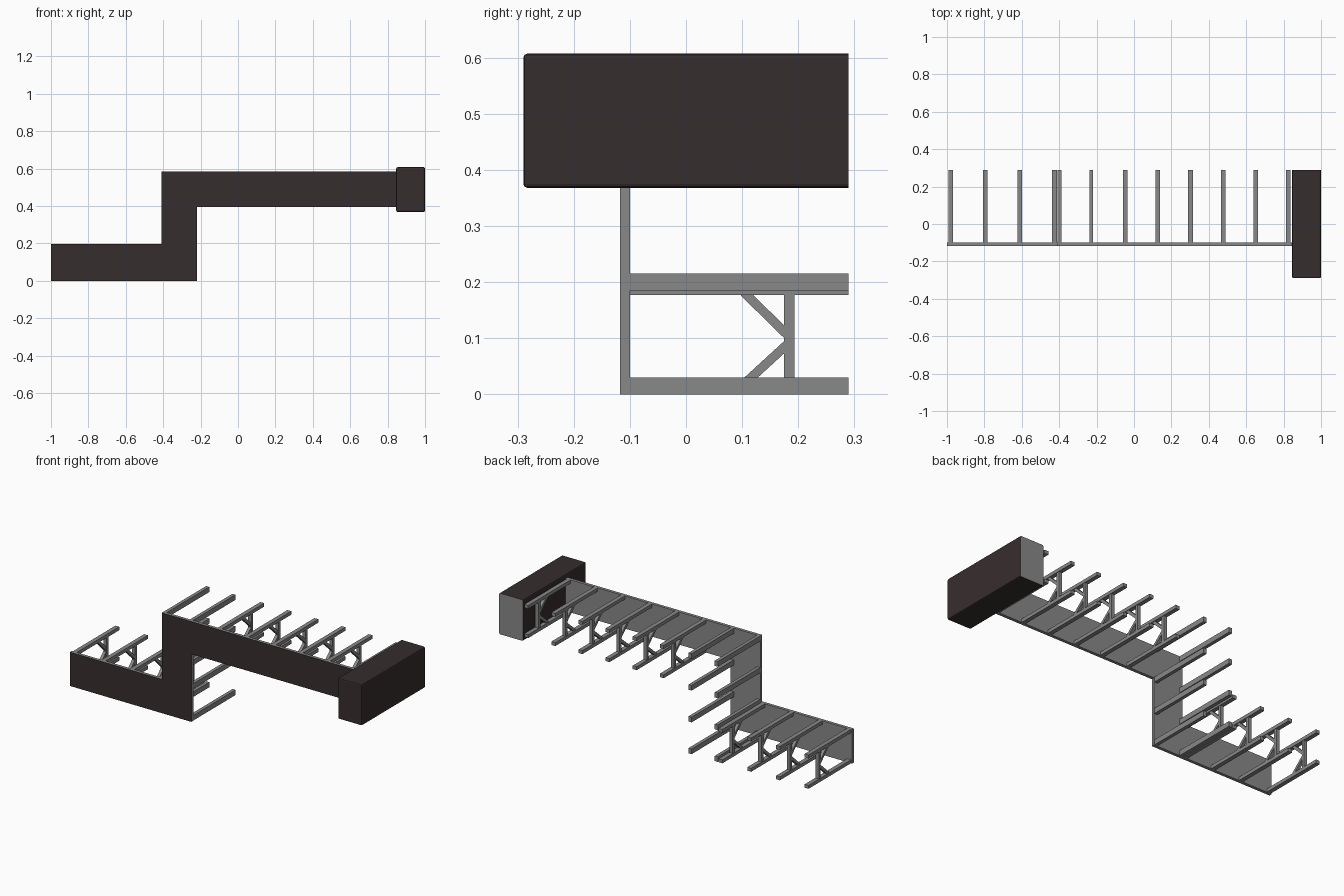
import bpy, bmesh, math
from mathutils import Matrix, Vector

if "Cube" in bpy.data.objects:
    bpy.data.objects.remove(bpy.data.objects["Cube"])


def material(name, rgb):
    m = bpy.data.materials.new(name)
    m.diffuse_color = (*rgb, 1)
    m.use_nodes = True
    m.node_tree.nodes["Principled BSDF"].inputs["Base Color"].default_value = m.diffuse_color
    return m


DARK = material("dark brown cladding", (0.037, 0.026, 0.027))
GREY = material("grey framing", (0.25, 0.25, 0.25))
FRONT, BACK, END = -0.118, -0.10, 0.29


def finish(name, bm, mats):
    bmesh.ops.recalc_face_normals(bm, faces=bm.faces)
    me = bpy.data.meshes.new(name)
    bm.to_mesh(me)
    bm.free()
    for m in mats:
        me.materials.append(m)
    ob = bpy.data.objects.new(name, me)
    bpy.context.collection.objects.link(ob)
    return ob


def add_box(bm, lo, hi):
    lo, hi = Vector(lo), Vector(hi)
    mat = Matrix.Translation((lo + hi) / 2) @ Matrix.Diagonal((*(hi - lo), 1))
    return bmesh.ops.create_cube(bm, size=1, matrix=mat)["verts"]


def add_brace(bm, x, a, b, w=0.018):
    # slanted bar in the y-z plane between two (y, z) points
    d = Vector((0, b[0] - a[0], b[1] - a[1]))
    mid = Vector((x, (a[0] + b[0]) / 2, (a[1] + b[1]) / 2))
    mat = (Matrix.Translation(mid) @ Matrix.Rotation(math.atan2(d.z, d.y), 4, 'X')
           @ Matrix.Diagonal((w, d.length, w * 0.9, 1)))
    bmesh.ops.create_cube(bm, size=1, matrix=mat)


# stepped panel: dark on its front face, grey elsewhere
outline = [(-1, 0), (-0.218, 0), (-0.218, 0.394), (0.846, 0.394),
           (0.846, 0.584), (-0.408, 0.584), (-0.408, 0.197), (-1, 0.197)]
bm = bmesh.new()
face = bm.faces.new([bm.verts.new((x, FRONT, z)) for x, z in outline])
ext = bmesh.ops.extrude_face_region(bm, geom=[face])["geom"]
bmesh.ops.translate(bm, vec=(0, BACK - FRONT, 0),
                    verts=[g for g in ext if isinstance(g, bmesh.types.BMVert)])
bmesh.ops.recalc_face_normals(bm, faces=bm.faces)
for f in bm.faces:
    f.material_index = 0 if f.normal.y < -0.5 else 1
finish("stepped_panel", bm, [DARK, GREY])

# end block: bevelled everywhere except around the grey back face
bm = bmesh.new()
add_box(bm, (0.846, -0.29, 0.368), (1, END, 0.607))
edges = [e for e in bm.edges if any(v.co.y < 0 for v in e.verts)]
bmesh.ops.bevel(bm, geom=edges, offset=0.007, segments=2, profile=0.5, affect='EDGES')
bmesh.ops.recalc_face_normals(bm, faces=bm.faces)
for f in bm.faces:
    f.material_index = 1 if f.normal.y > 0.9 else 0
finish("end_block", bm, [DARK, GREY])


def ladder_frame(name, x, z0, z1):
    # two rungs, a post between them and two braces
    bm = bmesh.new()
    h, t = 0.0125, 0.02
    add_box(bm, (x - h, BACK, z0), (x + h, END, z0 + t))
    add_box(bm, (x - h, BACK, z1 - t), (x + h, END, z1))
    add_box(bm, (x - 0.01, 0.175, z0 + t), (x + 0.01, 0.193, z1 - t))
    zm = (z0 + z1) / 2
    add_brace(bm, x, (0.103, z1 - t + 0.005), (0.18, zm + 0.008))
    add_brace(bm, x, (0.103, z0 + t - 0.002), (0.18, zm - 0.01))
    finish(name, bm, [GREY])


# frames behind the lower and upper horizontal runs
for i in range(4):
    ladder_frame(f"lower_frame_{i + 1}", -0.98 + 0.185 * i, 0, 0.197)
for i in range(6):
    ladder_frame(f"upper_frame_{i + 1}", -0.047 + 0.1745 * i, 0.394, 0.584)

# plain rungs behind the upright run
bm = bmesh.new()
for z in (0.015, 0.2, 0.385, 0.569):
    for x in (-0.398, -0.229):
        add_box(bm, (x - 0.01, BACK, z - 0.015), (x + 0.01, END, z + 0.015))
finish("upright_rungs", bm, [GREY])
